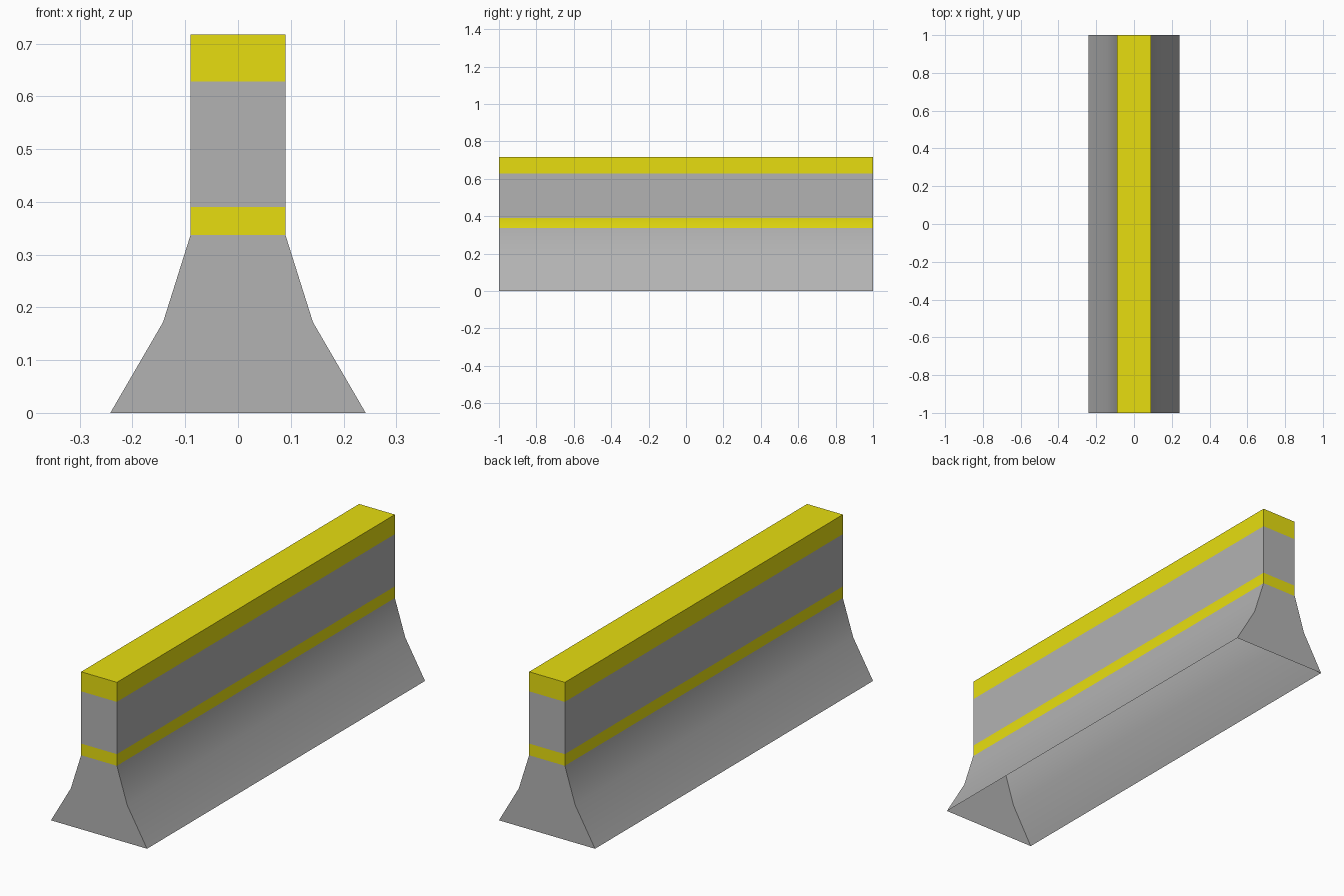
import bpy, bmesh, math

if "Cube" in bpy.data.objects:
    bpy.data.objects.remove(bpy.data.objects["Cube"])

def material(name, rgb):
    m = bpy.data.materials.new(name)
    m.diffuse_color = (*rgb, 1)
    m.use_nodes = True
    m.node_tree.nodes["Principled BSDF"].inputs["Base Color"].default_value = m.diffuse_color
    return m

# Half profile (half width, height), bottom to top
profile = [(0.242, 0), (0.142, 0.172), (0.09, 0.337),
           (0.09, 0.39), (0.09, 0.628), (0.09, 0.717)]
L = 1.0

bm = bmesh.new()
rings = [[bm.verts.new((sx * w, sy * L, z))
          for sx, sy in ((-1, -1), (1, -1), (1, 1), (-1, 1))]
         for w, z in profile]

# Four walls per height band; painted bands are yellow
for i, (a, b) in enumerate(zip(rings, rings[1:])):
    for k in range(4):
        n = (k + 1) % 4
        f = bm.faces.new((a[k], a[n], b[n], b[k]))
        f.material_index = 1 if i in (2, 4) else 0

# Yellow top; the underside is open
bm.faces.new(rings[-1]).material_index = 1

mesh = bpy.data.meshes.new("road_barrier")
bm.to_mesh(mesh)
bm.free()
mesh.materials.append(material("concrete grey", (0.45, 0.45, 0.45)))
mesh.materials.append(material("painted yellow", (0.80, 0.73, 0.005)))

barrier = bpy.data.objects.new("road_barrier", mesh)
bpy.context.collection.objects.link(barrier)

# Soft slopes, crisp ends and top
bpy.context.view_layer.objects.active = barrier
barrier.select_set(True)
bpy.ops.object.shade_smooth_by_angle(angle=math.radians(35))
